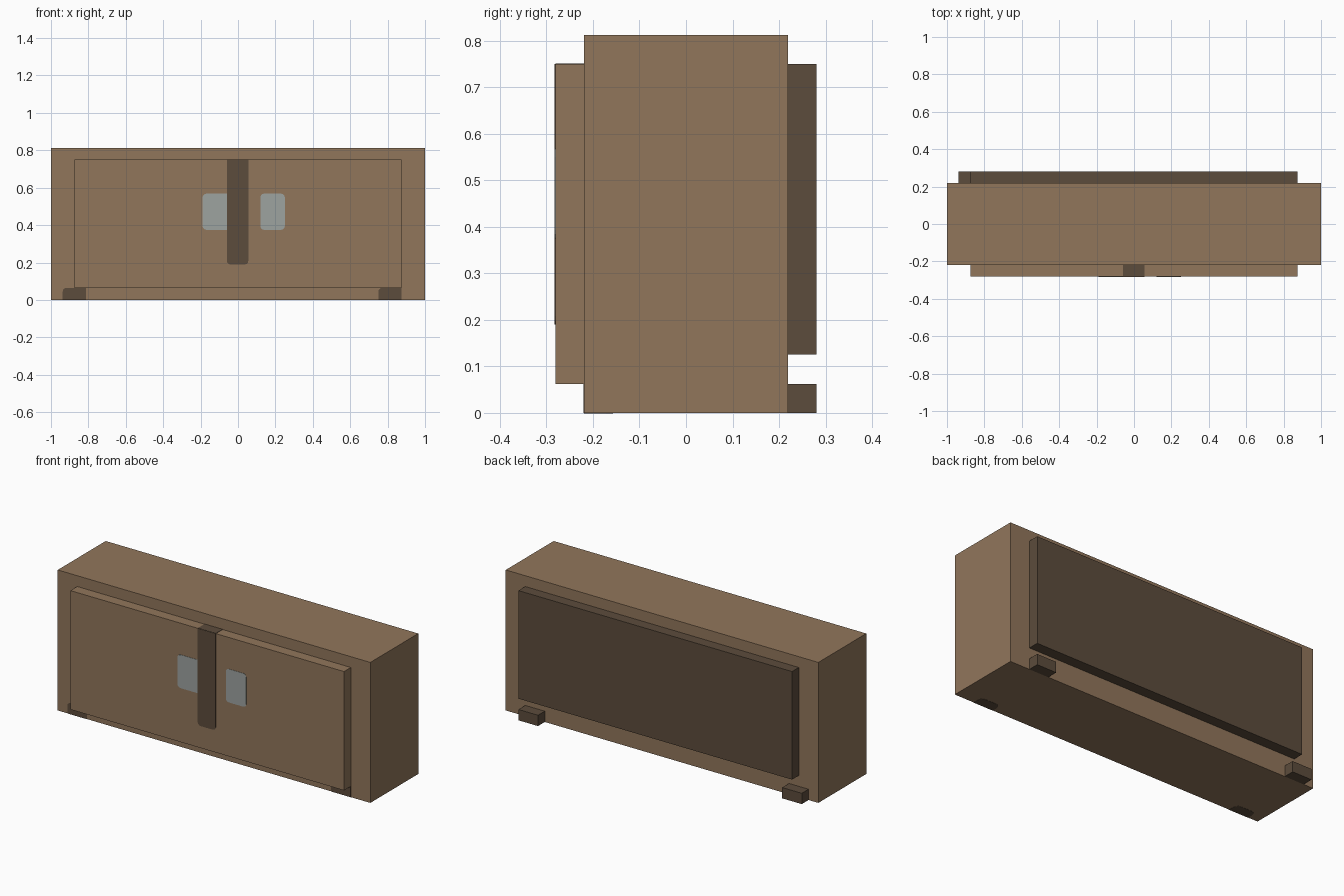
import bpy, bmesh
from mathutils import Vector

cube = bpy.data.objects.get("Cube")
if cube:
    bpy.data.objects.remove(cube, do_unlink=True)


def material(name, rgb):
    m = bpy.data.materials.new(name)
    m.use_nodes = True
    m.diffuse_color = (*rgb, 1)
    m.node_tree.nodes["Principled BSDF"].inputs["Base Color"].default_value = (*rgb, 1)
    return m


BROWN = material("warm brown", (0.283, 0.181, 0.105))
DARK = material("dark brown", (0.107, 0.072, 0.045))
GREY = material("pale grey", (0.337, 0.366, 0.352))


def box(name, low, high, mat, axis=None, radius=0, rounded=lambda p: True):
    """Box between two corners; edges along the axis that pass the rule are rounded."""
    low, high = Vector(low), Vector(high)
    bm = bmesh.new()
    bmesh.ops.create_cube(bm, size=1)
    for v in bm.verts:
        v.co = (low + high) / 2 + v.co * (high - low)
    if axis is not None:
        edges = []
        for e in bm.edges:
            a, b = (v.co for v in e.verts)
            if abs((a - b)[axis]) > (a - b).length * 0.99 and rounded((a + b) / 2 - (low + high) / 2):
                edges.append(e)
        bmesh.ops.bevel(bm, geom=edges, offset=radius, segments=3, profile=0.5, affect='EDGES')
    mesh = bpy.data.meshes.new(name)
    bm.to_mesh(mesh)
    bm.free()
    mesh.materials.append(mat)
    obj = bpy.data.objects.new(name, mesh)
    bpy.context.collection.objects.link(obj)
    return obj


BODY_Y, PANEL_Y, TOP, PAINT = 0.219, 0.281, 0.75, 0.0015
PANEL_X, FOOT = 0.875, 0.0625

# Main body with raised front and back panels
box("body", (-1, -BODY_Y, 0), (1, BODY_Y, 0.8125), BROWN)
box("front_panel", (-PANEL_X, -PANEL_Y, FOOT), (PANEL_X, -BODY_Y, TOP), BROWN)
box("back_panel", (-PANEL_X, BODY_Y, 0.125), (PANEL_X, PANEL_Y, TOP), DARK)

# Back feet, with painted front feet that wrap under the body
for side, x0, x1 in (("right", -0.9375, -0.8125), ("left", 0.75, PANEL_X)):
    box(side + "_back_foot", (x0, BODY_Y, 0), (x1, PANEL_Y, FOOT), DARK)
    box(side + "_front_foot", (x0, -BODY_Y - PAINT, 0), (x1, -BODY_Y + PAINT, FOOT + 0.002),
        DARK, 1, 0.02, lambda p: p.z > 0 and p.x < 0)
    box(side + "_foot_underside", (x0, -BODY_Y, -0.001), (x1, -0.157, PAINT),
        DARK, 2, 0.03, lambda p: p.y > 0)

# Centre stripe running over the top of the front panel
box("centre_stripe", (-0.06, -PANEL_Y - PAINT, 0.19), (0.055, -PANEL_Y + PAINT, TOP),
    DARK, 1, 0.018, lambda p: p.z < 0)
box("stripe_top", (-0.06, -PANEL_Y, TOP - PAINT), (0.055, -BODY_Y, TOP + PAINT), DARK)

# Pale plates beside the stripe
box("right_plate", (-0.19, -PANEL_Y - PAINT, 0.375), (-0.06, -PANEL_Y + PAINT, 0.568),
    GREY, 1, 0.02, lambda p: p.x < 0)
box("left_plate", (0.12, -PANEL_Y - PAINT, 0.375), (0.25, -PANEL_Y + PAINT, 0.568),
    GREY, 1, 0.018)
